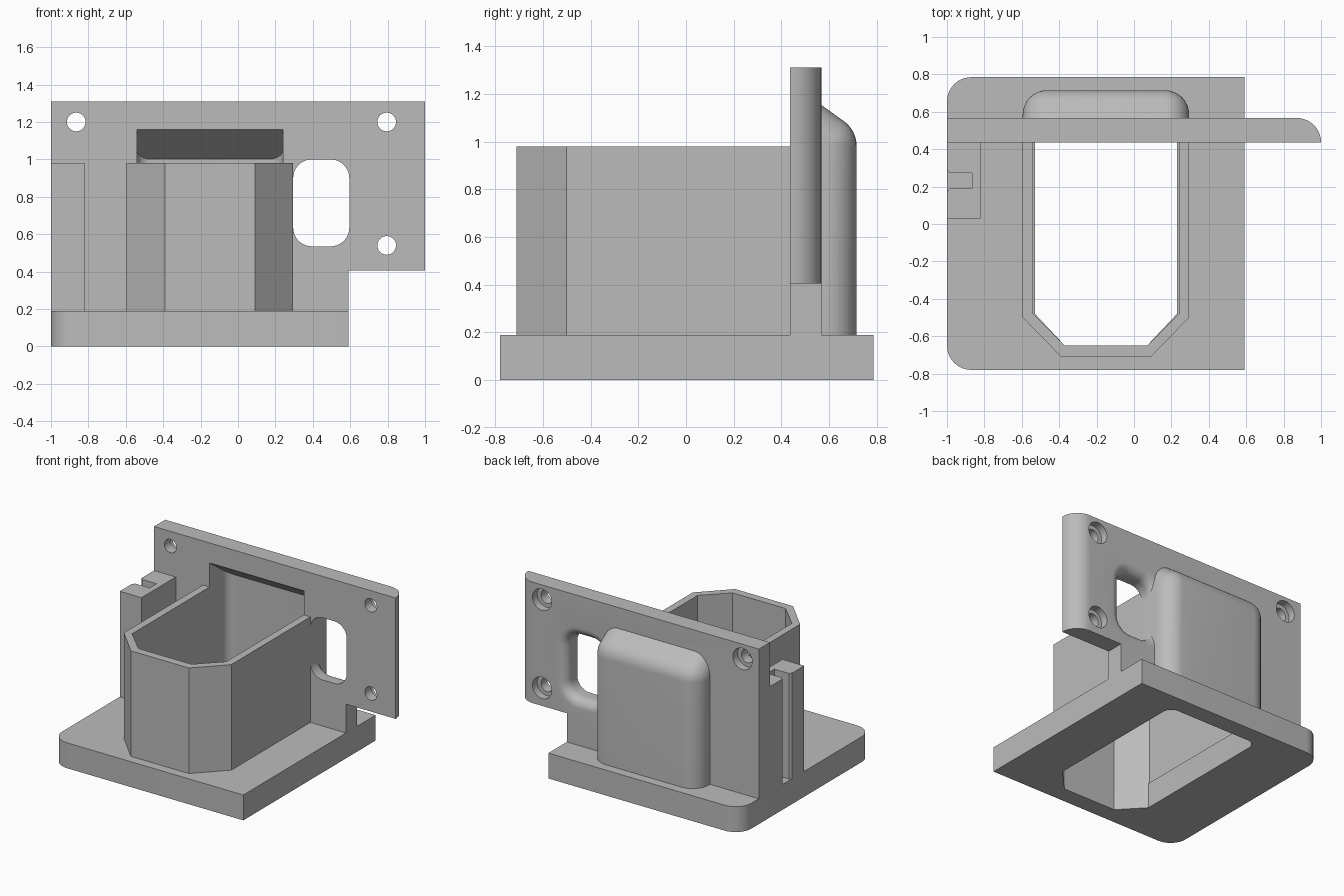
import bpy, bmesh
from math import sin, cos, pi, radians
from mathutils import Vector

old = bpy.data.objects.get("Cube")
if old:
    bpy.data.objects.remove(old)

grey = bpy.data.materials.new("plain grey")
grey.use_nodes = True
COLOUR = (0.5, 0.5, 0.5, 1)
grey.diffuse_color = COLOUR
grey.node_tree.nodes["Principled BSDF"].inputs["Base Color"].default_value = COLOUR


def outline(corners, steps=10):
    """Polygon from (u, v, radius) corners, rounding those with a radius."""
    pts = []
    for i, (u, v, r) in enumerate(corners):
        p = Vector((u, v))
        if not r:
            pts.append(p)
            continue
        a = (Vector(corners[i - 1][:2]) - p).normalized()
        b = (Vector(corners[(i + 1) % len(corners)][:2]) - p).normalized()
        for k in range(steps + 1):
            t = k / steps * pi / 2
            pts.append(p + a * r * (1 - sin(t)) + b * r * (1 - cos(t)))
    return pts


def rect(x0, x1, y0, y1, r=0):
    return outline([(x0, y0, r), (x1, y0, r), (x1, y1, r), (x0, y1, r)])


def finish(name, bm):
    bmesh.ops.recalc_face_normals(bm, faces=bm.faces[:])
    mesh = bpy.data.meshes.new(name)
    bm.to_mesh(mesh)
    bm.free()
    mesh.materials.append(grey)
    obj = bpy.data.objects.new(name, mesh)
    bpy.context.collection.objects.link(obj)
    return obj


def loft(name, rings):
    """Closed solid through rings of equal point count."""
    bm = bmesh.new()
    loops = [[bm.verts.new(p) for p in ring] for ring in rings]
    for a, b in zip(loops, loops[1:]):
        for i in range(len(a)):
            bm.faces.new((a[i - 1], a[i], b[i], b[i - 1]))
    bm.faces.new(loops[0])
    bm.faces.new(loops[-1])
    return finish(name, bm)


def upright(name, pts, z0, z1):
    return loft(name, [[(p.x, p.y, z) for p in pts] for z in (z0, z1)])


def drill(name, x, z, r, y0, y1):
    ring = [(x + r * cos(k * pi / 16), z + r * sin(k * pi / 16)) for k in range(32)]
    return loft(name, [[(u, y, v) for u, v in ring] for y in (y0, y1)])


def cut(obj, *cutters):
    for c in cutters:
        mod = obj.modifiers.new("cut", "BOOLEAN")
        mod.operation = "DIFFERENCE"
        mod.solver = "EXACT"
        mod.object = c
    deps = bpy.context.evaluated_depsgraph_get()
    mesh = bpy.data.meshes.new_from_object(obj.evaluated_get(deps))
    obj.modifiers.clear()
    obj.data = mesh


# Cavity with a sloping roof, and its slightly narrower outlet in the base
def cavity_outline(inset):
    x0, x1 = -0.54 + inset, 0.24 - inset
    return outline([(x0, -0.48, 0), (-0.37, -0.65, 0), (0.07, -0.65, 0),
                    (x1, -0.48, 0), (x1, 0.655, 0.07), (x0, 0.655, 0.07)])


inner = cavity_outline(0)
cavity = loft("cavity_cutter", [
    [(p.x, p.y, -0.1) for p in inner],
    [(p.x, p.y, 1.16 - 0.72 * (p.y - 0.435)) for p in inner]])
outlet = upright("outlet_cutter", cavity_outline(0.01), -0.1, 0.4)
cutters = [cavity, outlet]

# Base slab, rounded on one side only
base = upright("base", outline([(-1, -0.78, 0.13), (0.59, -0.78, 0),
                                (0.59, 0.785, 0), (-1, 0.785, 0.13)]), 0, 0.19)
cut(base, outlet)

# Chute walls with chamfered front
chute = upright("chute", outline([
    (-0.595, -0.5, 0), (-0.39, -0.71, 0), (0.09, -0.71, 0),
    (0.295, -0.5, 0), (0.295, 0.435, 0), (-0.595, 0.435, 0)]), 0.19, 0.98)
cut(chute, cavity)

# Mounting plate with one rounded end and a raised overhang
plate = upright("mounting_plate", outline([
    (-1, 0.435, 0), (1, 0.435, 0), (1, 0.567, 0.13), (-1, 0.567, 0)]), 0.19, 1.31)
step = upright("step_cutter", rect(0.59, 1.1, 0.3, 0.7), 0.1, 0.405)

# Window, flared towards the back
flare = 0.07
profile = [(0, 0.4)]
for k in range(9):
    t = k / 8 * pi / 2
    profile.append((flare * (1 - cos(t)), 0.567 - flare + flare * sin(t)))
profile.append((flare, 0.6))
window = loft("window_cutter", [
    [(p.x, y, p.y) for p in rect(0.295 - d, 0.595 + d, 0.535 - d, 1.0 + d, 0.1 + d)]
    for d, y in profile])
plate_cutters = [cavity, step, window]

# Counterbored screw holes
for x, z in ((-0.865, 1.2), (0.795, 1.2), (0.795, 0.54)):
    plate_cutters.append(drill("hole_cutter", x, z, 0.05, 0.3, 0.7))
    plate_cutters.append(drill("counterbore_cutter", x, z, 0.08, 0.51, 0.7))
cut(plate, *plate_cutters)
cutters += plate_cutters[1:]

# Rounded rear hood: hull of spheres, trimmed inside the plate
bm = bmesh.new()
R = 0.13
for x in (-0.595 + R, 0.295 - R):
    for y, z in ((0.585, 0.98), (0.435, 1.088), (0.585, 0), (0.435, 0)):
        ball = bmesh.ops.create_uvsphere(bm, u_segments=32, v_segments=24, radius=R)
        bmesh.ops.translate(bm, verts=ball["verts"], vec=(x, y, z))
hull = bmesh.ops.convex_hull(bm, input=bm.verts[:])
spare = {g for g in hull["geom_interior"] + hull["geom_unused"]
         if isinstance(g, bmesh.types.BMVert)}
bmesh.ops.delete(bm, geom=list(spare), context="VERTS")
keep = {f for f in hull["geom"] if isinstance(f, bmesh.types.BMFace) and f.is_valid}
bmesh.ops.delete(bm, geom=[f for f in bm.faces if f not in keep], context="FACES")
for co, no in (((0, 0.5, 0), (0, -1, 0)), ((0, 0, 0.19), (0, 0, -1))):
    res = bmesh.ops.bisect_plane(bm, geom=bm.verts[:] + bm.edges[:] + bm.faces[:],
                                 plane_co=co, plane_no=no, clear_outer=True)
    rim = [e for e in res["geom_cut"] if isinstance(e, bmesh.types.BMEdge)]
    bmesh.ops.holes_fill(bm, edges=rim, sides=0)
hood = finish("rear_hood", bm)
cut(hood, cavity)

# Side post with a vertical slot open to the outside
post = upright("slotted_post", outline([
    (-1, 0.03, 0), (-0.82, 0.03, 0), (-0.82, 0.435, 0), (-1, 0.435, 0),
    (-1, 0.29, 0), (-0.985, 0.272, 0), (-0.865, 0.272, 0),
    (-0.865, 0.19, 0), (-0.985, 0.19, 0), (-1, 0.172, 0)]), 0.19, 0.98)

for c in cutters:
    bpy.data.objects.remove(c)

for obj in (base, chute, plate, hood, post):
    bpy.ops.object.select_all(action="DESELECT")
    obj.select_set(True)
    bpy.context.view_layer.objects.active = obj
    bpy.ops.object.shade_smooth_by_angle(angle=radians(30))
